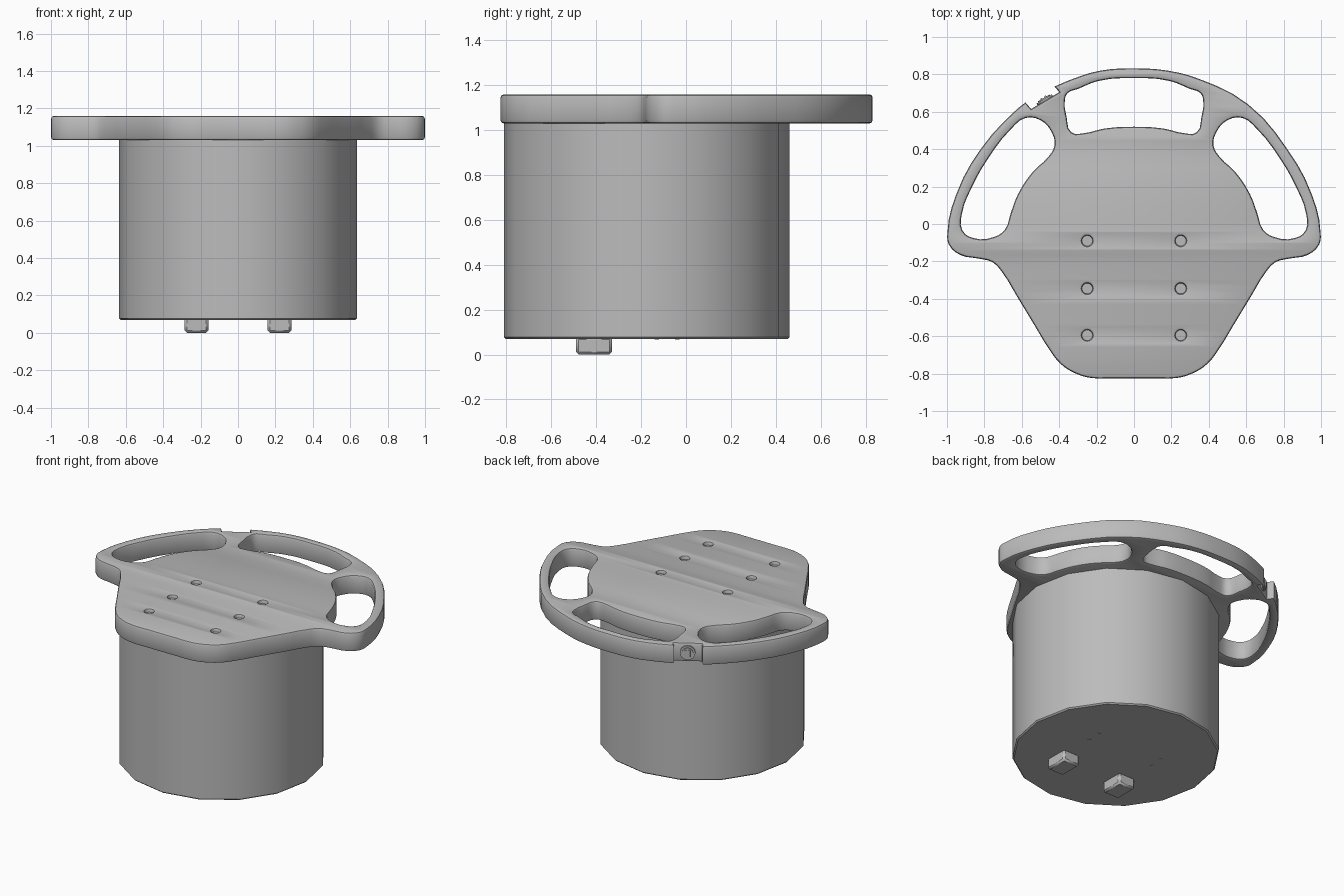
import bpy, bmesh, math
from mathutils import Matrix, Vector

cube = bpy.data.objects.get("Cube")
if cube:
    bpy.data.objects.remove(cube, do_unlink=True)

PLATE_BOTTOM, PLATE_TOP, BEVEL = 1.03, 1.16, 0.015

grey = bpy.data.materials.new("plain grey")
grey.use_nodes = True
grey.diffuse_color = (0.5, 0.5, 0.5, 1)
grey.node_tree.nodes["Principled BSDF"].inputs["Base Color"].default_value = (0.5, 0.5, 0.5, 1)


def finish(obj, bevel=0, segments=1):
    """Give the part its material, an edge bevel and smooth shading."""
    obj.data.materials.clear()
    obj.data.materials.append(grey)
    if bevel:
        mod = obj.modifiers.new("edge", "BEVEL")
        mod.width, mod.segments = bevel, segments
        mod.limit_method, mod.angle_limit = "ANGLE", math.radians(50)
    bpy.ops.object.select_all(action="DESELECT")
    obj.select_set(True)
    bpy.context.view_layer.objects.active = obj
    bpy.ops.object.shade_smooth_by_angle(angle=math.radians(35))
    return obj


def cylinder(name, centre, radius, depth, sides=16, bevel=0, turn=None):
    mesh = bpy.data.meshes.new(name)
    bm = bmesh.new()
    bmesh.ops.create_cone(bm, cap_ends=True, segments=sides, radius1=radius,
                          radius2=radius, depth=depth)
    # put a corner on the x axis
    first = min((v.co.xy.angle_signed(Vector((1, 0))) for v in bm.verts), key=abs)
    bm.transform(Matrix.Rotation(first, 4, "Z"))
    bm.to_mesh(mesh)
    bm.free()
    obj = bpy.data.objects.new(name, mesh)
    bpy.context.collection.objects.link(obj)
    obj.matrix_world = Matrix.Translation(centre) @ (turn or Matrix())
    return finish(obj, bevel)


def box(name, centre, size, bevel=0, turn=None):
    mesh = bpy.data.meshes.new(name)
    bm = bmesh.new()
    bmesh.ops.create_cube(bm, size=1, matrix=Matrix.Diagonal((*size, 1)))
    bm.to_mesh(mesh)
    bm.free()
    obj = bpy.data.objects.new(name, mesh)
    bpy.context.collection.objects.link(obj)
    obj.matrix_world = Matrix.Translation(centre) @ (turn or Matrix())
    return finish(obj, bevel)


def flip(points):
    return [(-x, y) for x, y in reversed(points)]


def add_loop(curve, points, sharp=()):
    spline = curve.splines.new("BEZIER")
    spline.bezier_points.add(len(points) - 1)
    for bp, (x, y) in zip(spline.bezier_points, points):
        bp.co = (x, y, 0)
        kind = "VECTOR" if (x, y) in sharp else "AUTO"
        bp.handle_left_type = bp.handle_right_type = kind
    spline.use_cyclic_u = True
    spline.resolution_u = 3


# Top plate: outline with three grip openings and six screw holes
lower = [(0.1, -0.825), (0.23, -0.823), (0.31, -0.8), (0.39, -0.75), (0.457, -0.665),
         (0.53, -0.545), (0.63, -0.38), (0.7, -0.265), (0.755, -0.205), (0.83, -0.185),
         (0.93, -0.165), (0.99, -0.11), (0.998, -0.05), (0.95, 0.16), (0.82, 0.4)]
right_rim = [(0.61, 0.64), (0.35, 0.775), (0.18, 0.82), (0, 0.832)]
notch = [(-0.425, 0.735), (-0.4, 0.705), (-0.55, 0.615), (-0.58, 0.65)]
left_rim = [(-0.18, 0.82), (-0.33, 0.775)] + notch + [(-0.63, 0.61)]
outline = lower + right_rim + left_rim + flip(lower)

side_grip = [(0.425, 0.42), (0.44, 0.49), (0.5, 0.555), (0.58, 0.567), (0.655, 0.51),
             (0.78, 0.35), (0.87, 0.19), (0.92, 0.055), (0.917, -0.035), (0.86, -0.075),
             (0.75, -0.07), (0.69, -0.03), (0.66, 0.055), (0.62, 0.16), (0.54, 0.28),
             (0.457, 0.36)]
back_half = [(0.16, 0.51), (0.27, 0.485), (0.335, 0.49), (0.36, 0.57), (0.37, 0.66),
             (0.355, 0.7), (0.3, 0.722), (0.19, 0.765)]
back_grip = [(0, 0.52)] + back_half + [(0, 0.78)] + flip(back_half)
screws = [(x, y) for x in (-0.25, 0.25) for y in (-0.595, -0.345, -0.09)]

curve = bpy.data.curves.new("top_plate", "CURVE")
curve.dimensions = "2D"
curve.fill_mode = "BOTH"
add_loop(curve, outline, notch)
for loop in (side_grip, flip(side_grip), back_grip):
    add_loop(curve, loop)
for sx, sy in screws:
    add_loop(curve, [(sx + 0.028 * math.cos(a * math.pi / 4), sy + 0.028 * math.sin(a * math.pi / 4))
                     for a in range(8)])
curve.extrude = (PLATE_TOP - PLATE_BOTTOM) / 2 - BEVEL
curve.bevel_depth = BEVEL
curve.bevel_resolution = 1
curve.offset = -BEVEL
source = bpy.data.objects.new("plate_curve", curve)
bpy.context.collection.objects.link(source)
bpy.context.view_layer.update()
graph = bpy.context.evaluated_depsgraph_get()
plate_mesh = bpy.data.meshes.new_from_object(source.evaluated_get(graph))
bpy.data.objects.remove(source, do_unlink=True)
bm = bmesh.new()
bm.from_mesh(plate_mesh)
bmesh.ops.remove_doubles(bm, verts=bm.verts, dist=0.0005)
bmesh.ops.recalc_face_normals(bm, faces=bm.faces)
bm.to_mesh(plate_mesh)
bm.free()
plate = bpy.data.objects.new("top_plate", plate_mesh)
bpy.context.collection.objects.link(plate)
plate.location.z = (PLATE_BOTTOM + PLATE_TOP) / 2
finish(plate)

# Drum body under the plate
cylinder("drum_body", (0, -0.175, 0.555), 0.637, 0.97, bevel=0.008)

# Screws sunk in the plate
for sx, sy in screws:
    cylinder("plate_screw", (sx, sy, 1.09), 0.032, 0.09, sides=12)

# Feet and small underside pins
for side in (-1, 1):
    box("foot", (side * 0.222, -0.41, 0.04), (0.126, 0.16, 0.08), bevel=0.012)
    for y in (-0.13, -0.04):
        cylinder("underside_pin", (side * 0.25, y, 0.072), 0.01, 0.01, sides=8)

# Round latch in the rim notch, facing outward
along = Vector((0.15, 0.09, 0)).normalized()
out = Vector((-along.y, along.x, 0))
turn = Matrix((along, (0, 0, 1), out)).transposed()
if turn.determinant() < 0:
    turn = Matrix((-along, (0, 0, 1), out)).transposed()
turn = turn.to_4x4()
base = Vector((-0.475, 0.66, 1.095))
cylinder("latch_disc", base, 0.048, 0.02, turn=turn)
cylinder("latch_knob", base + out * 0.008, 0.036, 0.016, turn=turn)
for side in (-1, 1):
    box("latch_bar", base + out * 0.016 + along * side * 0.012, (0.01, 0.045, 0.012), turn=turn)
